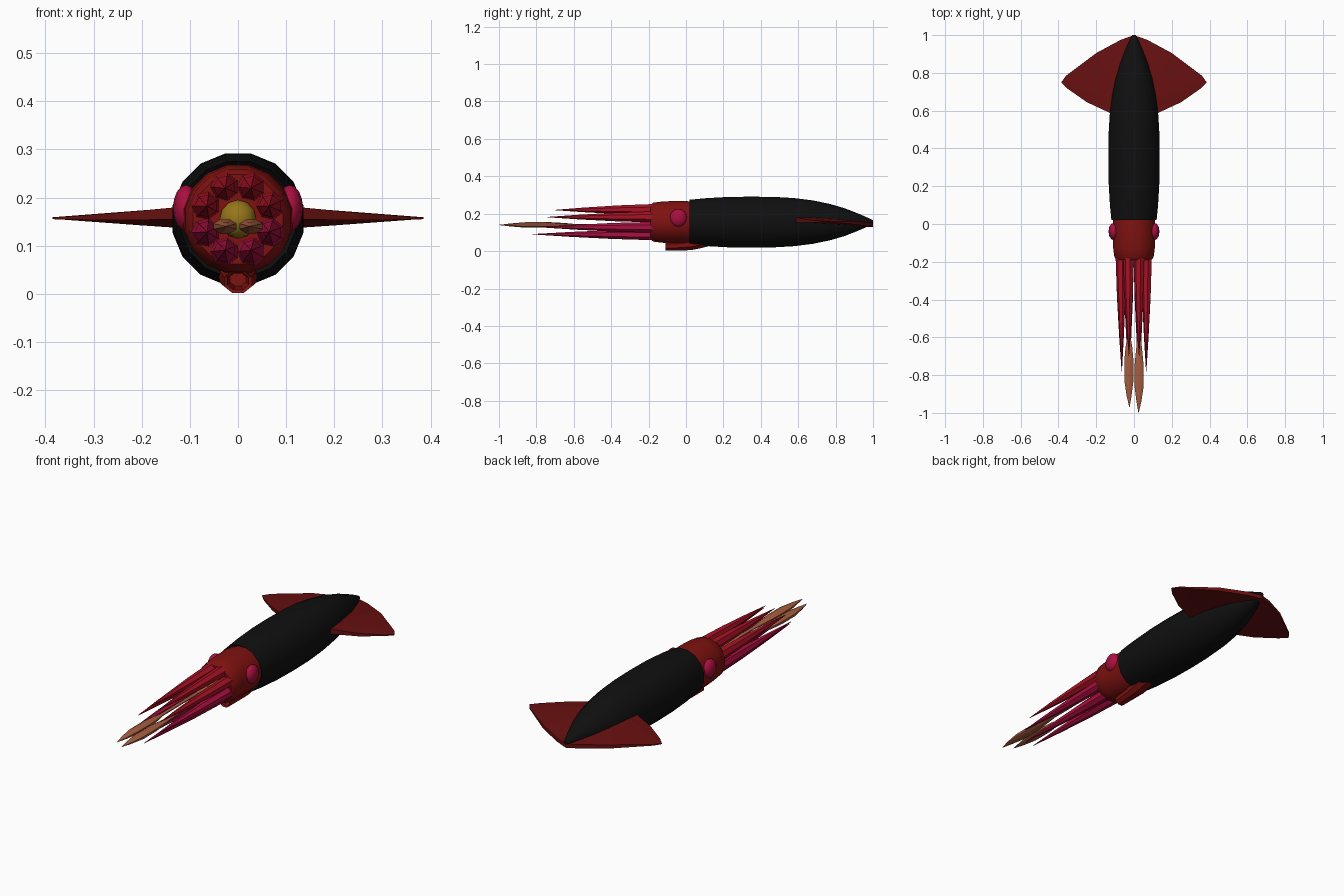
import bpy, bmesh, math
from mathutils import Vector

cube = bpy.data.objects.get("Cube")
if cube:
    bpy.data.objects.remove(cube)

AXIS = 0.155  # height of the body axis


def material(name, r, g, b):
    m = bpy.data.materials.new(name)
    m.use_nodes = True
    m.diffuse_color = (r, g, b, 1)
    bsdf = m.node_tree.nodes["Principled BSDF"]
    bsdf.inputs["Base Color"].default_value = (r, g, b, 1)
    bsdf.inputs["Roughness"].default_value = 0.7
    return m


black = material("mantle_black", 0.005, 0.005, 0.005)
red = material("head_red", 0.21, 0.006, 0.005)
maroon = material("fin_maroon", 0.135, 0.005, 0.005)
scarlet = material("upper_arm_scarlet", 0.4, 0.006, 0.018)
crimson = material("lower_arm_crimson", 0.4, 0.005, 0.05)
tan = material("tentacle_tan", 0.38, 0.11, 0.05)
gold = material("beak_gold", 0.3, 0.18, 0.01)


def finish(name, bm, mat, smooth=None):
    bmesh.ops.recalc_face_normals(bm, faces=bm.faces)
    mesh = bpy.data.meshes.new(name)
    bm.to_mesh(mesh)
    bm.free()
    mesh.materials.append(mat)
    obj = bpy.data.objects.new(name, mesh)
    bpy.context.collection.objects.link(obj)
    if smooth:
        bpy.ops.object.select_all(action="DESELECT")
        obj.select_set(True)
        bpy.context.view_layer.objects.active = obj
        bpy.ops.object.shade_smooth_by_angle(angle=math.radians(smooth))
    return obj


def tube(name, stations, sides, mat, flat=1.0, smooth=None):
    """Skin rings given as (x, y, z, radius) along the body; flat squashes them in z."""
    bm = bmesh.new()
    rings = []
    for x, y, z, r in stations:
        ring = []
        for i in range(sides):
            a = math.tau * (i + 0.5) / sides
            ring.append(bm.verts.new((x + r * math.cos(a), y, z + r * flat * math.sin(a))))
        rings.append(ring)
    for a, b in zip(rings, rings[1:]):
        for i in range(sides):
            j = (i + 1) % sides
            bm.faces.new((a[i], a[j], b[j], b[i]))
    bm.faces.new(rings[0])
    bm.faces.new(rings[-1])
    return finish(name, bm, mat, smooth)


def lathe(name, profile, sides, mat, smooth=None):
    return tube(name, [(0, y, AXIS, r) for y, r in profile], sides, mat, 1.0, smooth)


def ellipsoid(name, centre, size, mat, segments=12, rings=8):
    bm = bmesh.new()
    bmesh.ops.create_uvsphere(bm, u_segments=segments, v_segments=rings, radius=1)
    for v in bm.verts:
        v.co = Vector(c + s * p for c, s, p in zip(centre, size, v.co))
    return finish(name, bm, mat, 60)


# Torpedo-shaped mantle with a recessed collar
lathe("mantle", [(0.05, 0.1), (0.02, 0.122), (0.1, 0.13), (0.22, 0.137), (0.35, 0.139),
                 (0.48, 0.137), (0.58, 0.131), (0.68, 0.118), (0.77, 0.099), (0.85, 0.075),
                 (0.92, 0.047), (0.97, 0.025), (1.0, 0.01)], 16, black, 40)

# Head
lathe("head", [(0.06, 0.108), (0.0, 0.115), (-0.07, 0.115), (-0.13, 0.112),
               (-0.175, 0.106), (-0.19, 0.095)], 16, red, 40)

# Beak in the middle of the arm crown
ellipsoid("beak", (0, -0.19, AXIS), (0.04, 0.04, 0.04), gold, 10, 6)

# Eyes on both sides of the head
for side, label in ((1, "left"), (-1, "right")):
    ellipsoid("eye_" + label, (side * 0.108, -0.04, 0.178), (0.027, 0.046, 0.048), crimson)

# Eight tapering arms; the lower pairs are longer
lengths = [(0.7, scarlet, "top"), (0.74, scarlet, "upper"),
           (0.78, crimson, "lower"), (0.82, crimson, "bottom")]
for pair, (reach, mat, label) in enumerate(lengths):
    angle = math.radians(22.5 + 45 * pair)
    for side, hand in ((1, "left"), (-1, "right")):
        dx, dz = side * math.sin(angle), math.cos(angle)
        stations = []
        for t, r in ((0, 0.03), (0.35, 0.024), (0.7, 0.013), (1, 0.001)):
            out = 0.073 - 0.003 * t
            stations.append((dx * out, -0.17 - t * (reach - 0.17), AXIS + dz * out, r))
        tube(f"{label}_arm_{hand}", stations, 7, mat)

# Two feeding tentacles: thin stalks ending in leaf-shaped clubs
for side, hand, tip in ((1, "left", 0.99), (-1, "right", 0.96)):
    path = [(0.03, 0.17, 0.01), (0.027, 0.6, 0.01), (0.027, tip - 0.31, 0.019),
            (0.027, tip - 0.24, 0.026), (0.027, tip - 0.13, 0.026),
            (0.026, tip - 0.05, 0.014), (0.024, tip + 0.01, 0.001)]
    tube("tentacle_" + hand, [(side * x, -y, 0.14, r) for x, y, r in path],
         8, tan, 0.6, 50)

# Hollow siphon under the head
tube("siphon", [(0, -0.03, 0.03, 0.018), (0, -0.105, 0.026, 0.024), (0, -0.11, 0.025, 0.031),
                (0, -0.02, 0.03, 0.036), (0, 0.03, 0.036, 0.041), (0, 0.09, 0.05, 0.043),
                (0, 0.16, 0.066, 0.041)], 8, red, 0.8)

# Tail fins: thin sheets, thick at the root, sloping down toward the tail
outline = [(0.11, 0.58), (0.25, 0.645), (0.35, 0.715), (0.385, 0.75),
           (0.36, 0.785), (0.2, 0.905), (0.07, 0.975), (0, 1.0)]
for side, hand in ((1, "left"), (-1, "right")):
    bm = bmesh.new()
    layers = []
    for up in (1, -1):
        row = []
        for x, y in outline + [(0, 0.6)]:
            z = 0.157 - (y - 0.77) * 0.08 * (1 - x / 0.4)
            row.append(bm.verts.new((side * x, y, z + up * (0.002 + 0.016 * (1 - x / 0.385)
                                                            * (1 - max(0, y - 0.9) * 5)))))
        layers.append(row)
    top, bottom = layers
    # Fan both skins out from the root and close the rim
    for row in layers:
        for i in range(len(outline) - 1):
            bm.faces.new((row[-1], row[i], row[i + 1]))
    for i in range(len(top)):
        j = (i + 1) % len(top)
        bm.faces.new((top[i], top[j], bottom[j], bottom[i]))
    finish("tail_fin_" + hand, bm, maroon)
